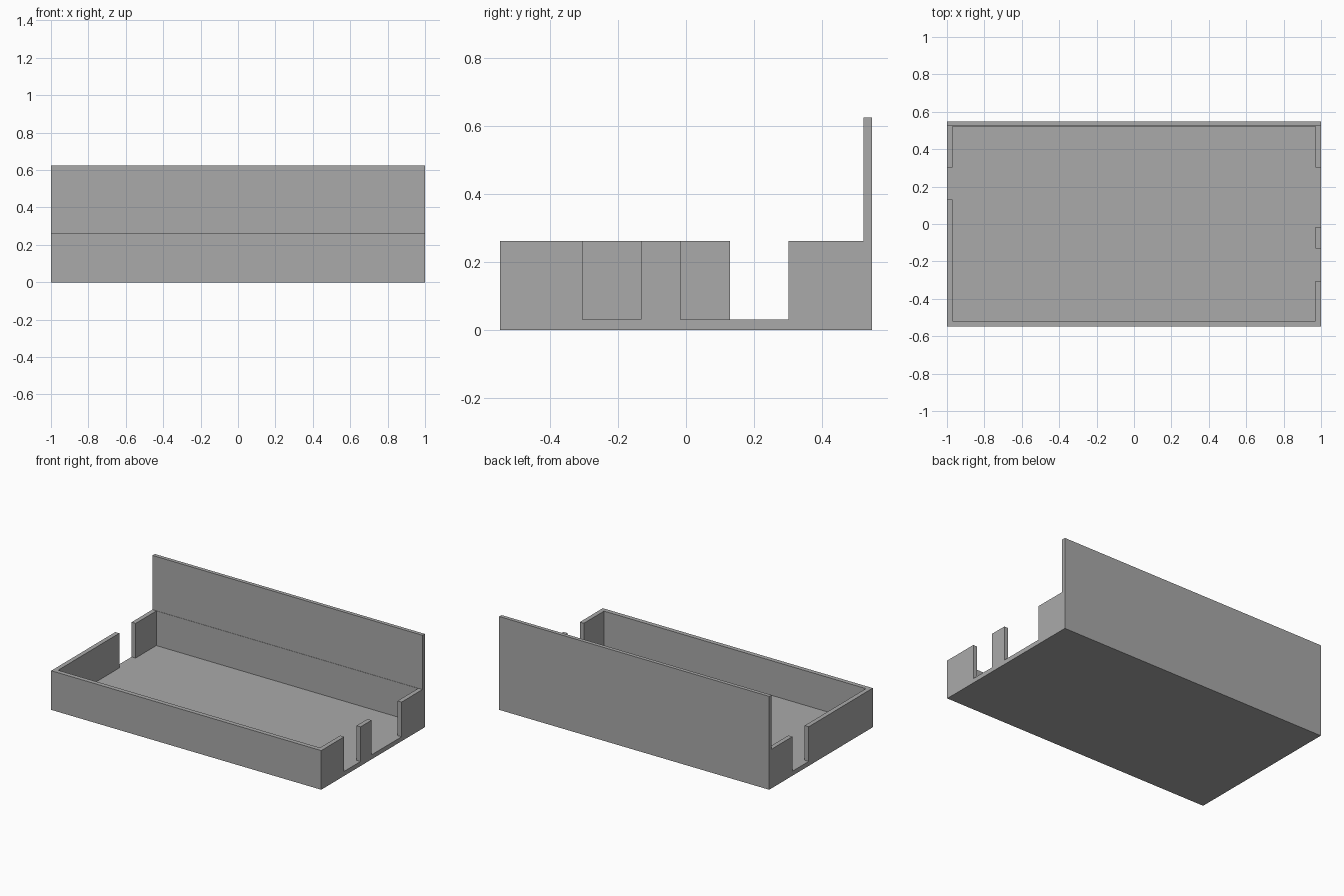
import bpy
import bmesh

cube = bpy.data.objects.get("Cube")
if cube:
    bpy.data.objects.remove(cube, do_unlink=True)

HALF_X, HALF_Y = 1.0, 0.548
FLOOR, RIM, TOP = 0.03, 0.262, 0.625
WALL = 0.03
PANEL_Y = 0.523          # inner face of the tall back panel

grey = bpy.data.materials.new("plain grey")
grey.use_nodes = True
colour = (0.4, 0.4, 0.4, 1)
grey.diffuse_color = colour
grey.node_tree.nodes["Principled BSDF"].inputs["Base Color"].default_value = colour


def prism(name, profile, x0, x1):
    """Extrude a (y, z) profile along x."""
    bm = bmesh.new()
    face = bm.faces.new([bm.verts.new((x0, y, z)) for y, z in profile])
    new = bmesh.ops.extrude_face_region(bm, geom=[face])["geom"]
    verts = [v for v in new if isinstance(v, bmesh.types.BMVert)]
    bmesh.ops.translate(bm, verts=verts, vec=(x1 - x0, 0, 0))
    bmesh.ops.recalc_face_normals(bm, faces=bm.faces)
    mesh = bpy.data.meshes.new(name)
    bm.to_mesh(mesh)
    bm.free()
    mesh.materials.append(grey)
    obj = bpy.data.objects.new(name, mesh)
    bpy.context.collection.objects.link(obj)
    return obj


def cut(target, x0, x1, y0, y1):
    """Remove a box above the floor, up past the rim."""
    high = TOP + 0.1
    cutter = prism("cutter", [(y0, FLOOR), (y1, FLOOR), (y1, high), (y0, high)], x0, x1)
    cutter.hide_render = True
    mod = target.modifiers.new("cut", "BOOLEAN")
    mod.operation, mod.solver, mod.object = "DIFFERENCE", "EXACT", cutter
    bpy.context.view_layer.update()
    graph = bpy.context.evaluated_depsgraph_get()
    result = bpy.data.meshes.new_from_object(target.evaluated_get(graph))
    target.modifiers.clear()
    target.data = result
    bpy.data.objects.remove(cutter, do_unlink=True)


# Body with a low rim and a tall back panel
tray = prism("tray", [(-HALF_Y, 0), (HALF_Y, 0), (HALF_Y, TOP), (PANEL_Y, TOP),
                      (PANEL_Y, RIM), (-HALF_Y, RIM)], -HALF_X, HALF_X)

# Hollow inside
cut(tray, -HALF_X + WALL, HALF_X - WALL, -HALF_Y + WALL, PANEL_Y - 0.002)

# Openings in the left (+x) and right (-x) walls
for side, y0, y1 in [(1, -0.305, -0.132), (1, -0.016, 0.302), (-1, 0.13, 0.302)]:
    x = side * HALF_X
    cut(tray, x - 0.06, x + 0.06, y0, y1)
